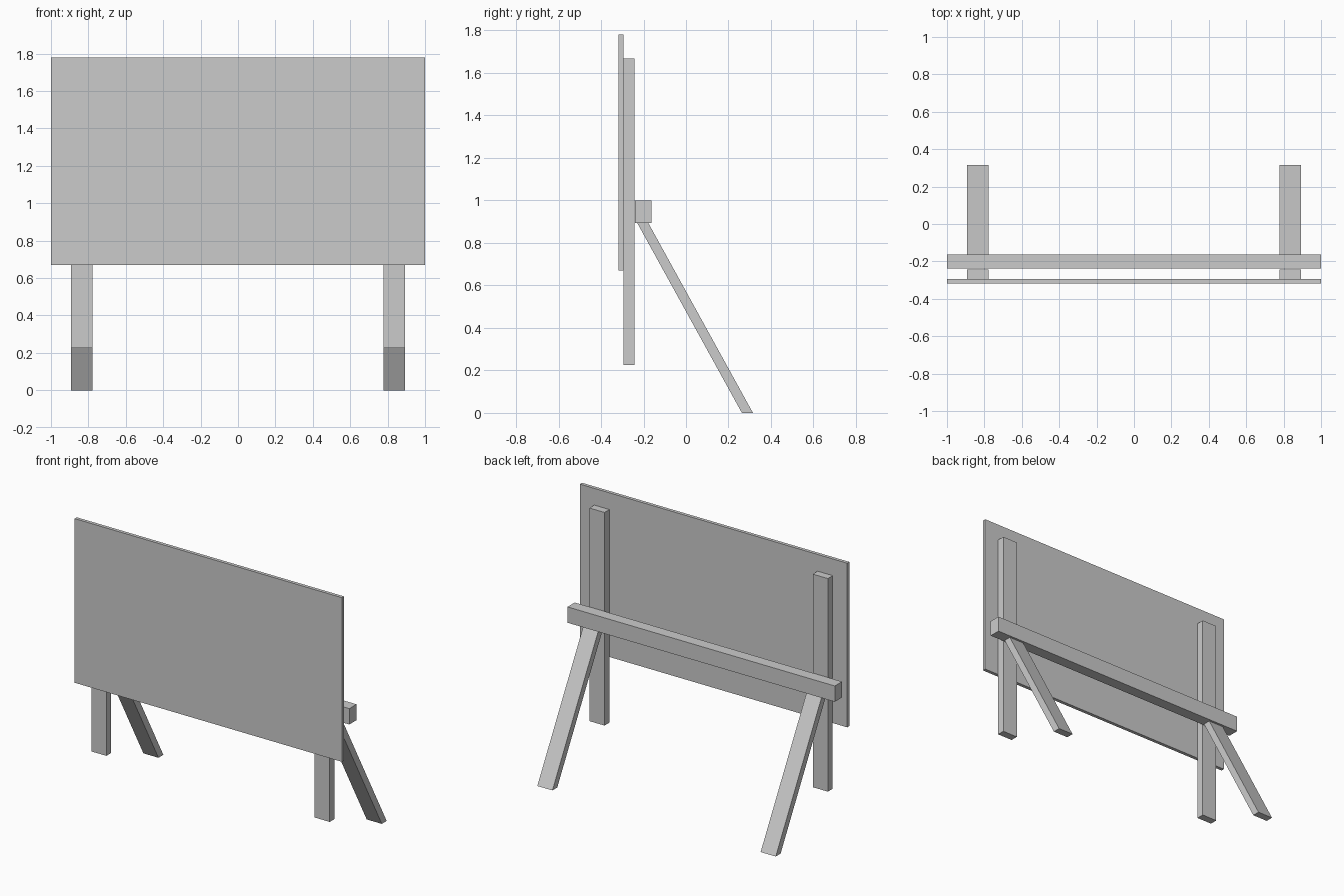
import bpy, bmesh

if "Cube" in bpy.data.objects:
    bpy.data.objects.remove(bpy.data.objects["Cube"])


def extrude_profile(name, profile, x0, x1):
    """Extrude a closed (y, z) profile along x from x0 to x1."""
    bm = bmesh.new()
    face = bm.faces.new([bm.verts.new((x0, y, z)) for y, z in profile])
    ext = bmesh.ops.extrude_face_region(bm, geom=[face], use_keep_orig=True)
    verts = [g for g in ext["geom"] if isinstance(g, bmesh.types.BMVert)]
    bmesh.ops.translate(bm, verts=verts, vec=(x1 - x0, 0, 0))
    bmesh.ops.recalc_face_normals(bm, faces=bm.faces)
    mesh = bpy.data.meshes.new(name)
    bm.to_mesh(mesh)
    bm.free()
    obj = bpy.data.objects.new(name, mesh)
    bpy.context.collection.objects.link(obj)
    return obj


def rect(y0, y1, z0, z1):
    return [(y0, z0), (y1, z0), (y1, z1), (y0, z1)]


# Sign board and rear cross beam, full width
extrude_profile("sign_board", rect(-0.317, -0.294, 0.67, 1.78), -1, 1)
extrude_profile("cross_beam", rect(-0.239, -0.162, 0.893, 1.0), -1, 1)

# Upright posts and slanted braces, with horizontal cuts at floor and beam
post = rect(-0.294, -0.242, 0.226, 1.667)
brace = [(0.263, 0), (0.315, 0), (-0.177, 0.893), (-0.229, 0.893)]
for side, x0, x1 in (("left", -0.892, -0.779), ("right", 0.779, 0.892)):
    extrude_profile(side + "_post", post, x0, x1)
    extrude_profile(side + "_brace", brace, x0, x1)
